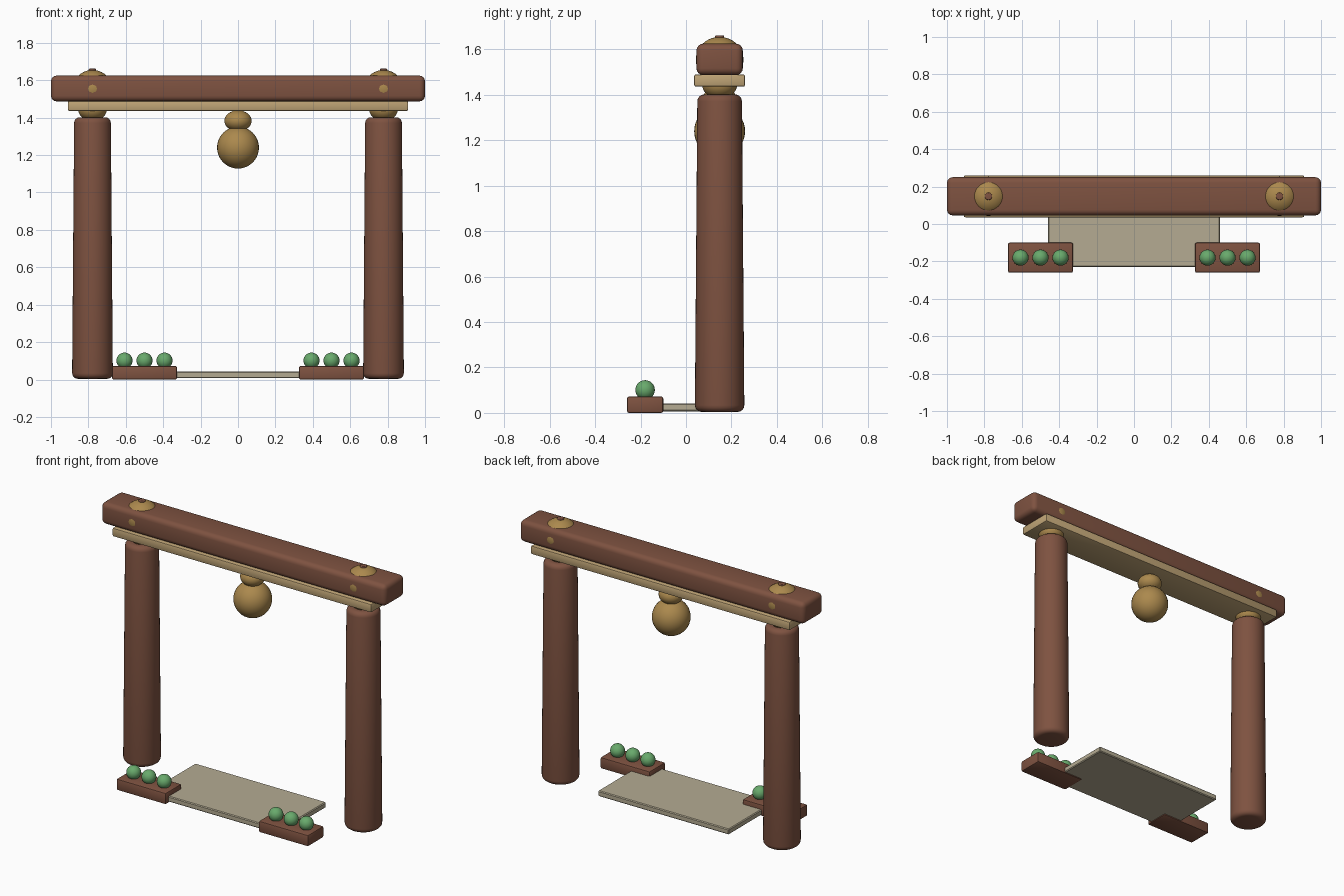
import bpy, bmesh, math
from mathutils import Matrix, Vector

if "Cube" in bpy.data.objects:
    bpy.data.objects.remove(bpy.data.objects["Cube"])


def material(name, rgb):
    m = bpy.data.materials.new(name)
    m.diffuse_color = (*rgb, 1)
    m.use_nodes = True
    m.node_tree.nodes["Principled BSDF"].inputs["Base Color"].default_value = m.diffuse_color
    return m


WOOD = material("wood", (0.21, 0.085, 0.052))
TAN = material("pale_wood", (0.52, 0.37, 0.18))
BRASS = material("brass", (0.41, 0.25, 0.075))
STONE = material("stone", (0.46, 0.41, 0.29))
GREEN = material("leaf", (0.14, 0.40, 0.15))
GATE_Y = 0.148


def finish(bm, name, mat):
    bmesh.ops.recalc_face_normals(bm, faces=bm.faces)
    mesh = bpy.data.meshes.new(name)
    bm.to_mesh(mesh)
    bm.free()
    mesh.materials.append(mat)
    ob = bpy.data.objects.new(name, mesh)
    bpy.context.collection.objects.link(ob)
    bpy.ops.object.select_all(action='DESELECT')
    ob.select_set(True)
    bpy.context.view_layer.objects.active = ob
    bpy.ops.object.shade_smooth_by_angle(angle=math.radians(35))
    return ob


def box(name, lo, hi, bevel, mat, segments=3):
    bm = bmesh.new()
    lo, hi = Vector(lo), Vector(hi)
    bmesh.ops.create_cube(bm, size=1, matrix=Matrix.Translation((lo + hi) / 2)
                          @ Matrix.Diagonal((*(hi - lo), 1)))
    bmesh.ops.bevel(bm, geom=bm.edges[:], offset=bevel, segments=segments,
                    profile=0.5, affect='EDGES')
    return finish(bm, name, mat)


def ball(name, centre, radii, mat, seg=32, rings=20):
    bm = bmesh.new()
    bmesh.ops.create_uvsphere(bm, u_segments=seg, v_segments=rings, radius=1,
                              matrix=Matrix.Translation(centre) @ Matrix.Diagonal((*radii, 1)))
    return finish(bm, name, mat)


def column(name, x, y, z0, z1, r0, r1, bevel, mat, sides=40):
    bm = bmesh.new()
    bmesh.ops.create_cone(bm, cap_ends=True, segments=sides, radius1=r0, radius2=r1,
                          depth=z1 - z0, matrix=Matrix.Translation((x, y, (z0 + z1) / 2)))
    rims = [e for e in bm.edges if abs(e.verts[0].co.z - e.verts[1].co.z) < 1e-4]
    bmesh.ops.bevel(bm, geom=rims, offset=bevel, segments=4, profile=0.5, affect='EDGES')
    return finish(bm, name, mat)


# Lintel and the thin plank beneath it
box("top_beam", (-1, 0.046, 1.487), (1, 0.25, 1.625), 0.03, WOOD, 4)
box("under_plank", (-0.91, 0.036, 1.436), (0.91, 0.26, 1.49), 0.008, TAN, 2)

# Hanging bell
ball("bell_cap", (0, GATE_Y, 1.383), (0.073, 0.073, 0.056), BRASS)
ball("bell_body", (0, GATE_Y, 1.24), (0.112, 0.112, 0.112), BRASS)

# Paving slab
box("paving_slab", (-0.46, -0.23, 0.007), (0.46, 0.228, 0.042), 0.005, STONE, 1)

for side, s in (("left", -1), ("right", 1)):
    # Post with brass joint through the beam
    px = s * 0.778
    column(side + "_post", px, GATE_Y, 0.004, 1.402, 0.109, 0.098, 0.03, WOOD)
    ball(side + "_joint_neck", (px, GATE_Y, 1.445), (0.077, 0.077, 0.062), BRASS)
    ball(side + "_joint_knob", (px, GATE_Y, 1.555), (0.105, 0.105, 0.1), BRASS)
    column(side + "_joint_pin", px, GATE_Y, 1.63, 1.662, 0.02, 0.02, 0.005, WOOD, 20)
    # Planter box with three round shrubs
    cx = s * 0.5
    box(side + "_planter", (cx - 0.174, -0.26, 0), (cx + 0.174, -0.1, 0.072), 0.009, WOOD, 2)
    for i in (-1, 0, 1):
        ball(f"{side}_shrub_{i + 2}", (cx + i * 0.107, -0.18, 0.101),
             (0.043, 0.043, 0.043), GREEN, 24, 14)
